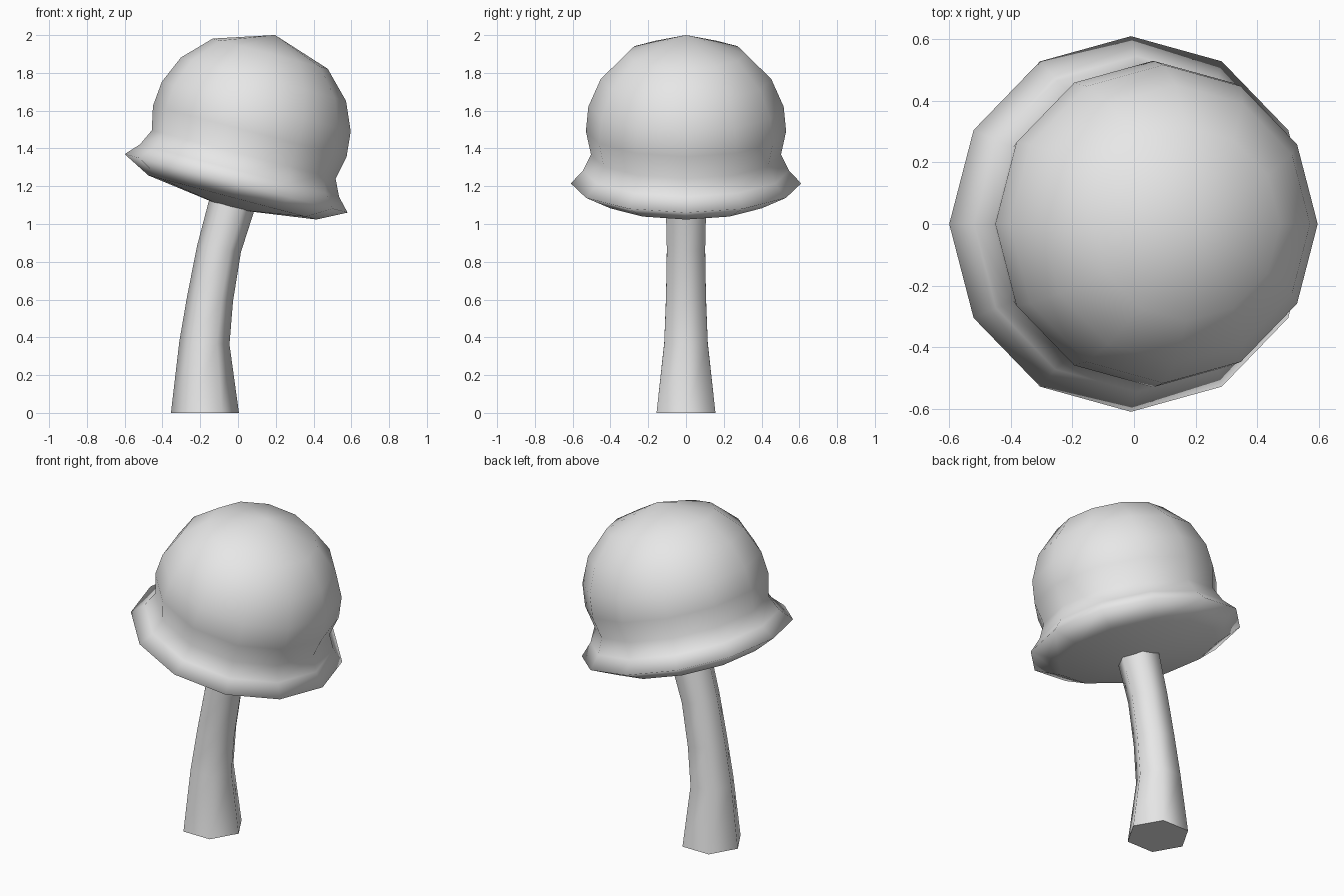
import bpy, bmesh, math
from mathutils import Matrix, Vector

cube = bpy.data.objects.get("Cube")
if cube:
    bpy.data.objects.remove(cube)

grey = bpy.data.materials.new("light grey")
grey.use_nodes = True
colour = (0.8, 0.8, 0.8, 1)
grey.diffuse_color = colour
grey.node_tree.nodes["Principled BSDF"].inputs["Base Color"].default_value = colour


def loft(name, sides, rings, flat_ends=False):
    """Skin rings given as (centre, tilt about y, radius); radius 0 is a pole."""
    bm = bmesh.new()
    loops = []
    for centre, tilt, radius in rings:
        place = Matrix.Translation(centre) @ Matrix.Rotation(tilt, 4, 'Y')
        count = sides if radius else 1
        loops.append([bm.verts.new(place @ Vector((
            radius * math.cos(math.tau * i / sides),
            radius * math.sin(math.tau * i / sides), 0))) for i in range(count)])
    for low, high in zip(loops, loops[1:]):
        for i in range(sides):
            j = (i + 1) % sides
            corners = [low[i % len(low)], low[j % len(low)],
                       high[j % len(high)], high[i % len(high)]]
            bm.faces.new(list(dict.fromkeys(corners))).smooth = True
    # Flat end caps with sharp borders
    if flat_ends:
        for end in (loops[0][::-1], loops[-1]):
            face = bm.faces.new(end)
            for edge in face.edges:
                edge.smooth = False
    bmesh.ops.recalc_face_normals(bm, faces=bm.faces)
    mesh = bpy.data.meshes.new(name)
    bm.to_mesh(mesh)
    bm.free()
    mesh.materials.append(grey)
    obj = bpy.data.objects.new(name, mesh)
    bpy.context.collection.objects.link(obj)
    return obj


# Mushroom cap: domed top, pinched neck, flared brim and shallow underside
tilt = math.radians(14.7)
axis = Vector((math.sin(tilt), 0, math.cos(tilt)))
rim_centre = Vector((-0.01, 0, 1.215))
cap_profile = [(0, -0.14), (0.46, -0.077), (0.61, 0), (0.545, 0.07),
               (0.503, 0.158), (0.53, 0.285), (0.517, 0.42),
               (0.452, 0.57), (0.315, 0.71), (0, 0.812)]
loft("mushroom_cap", 12,
     [(rim_centre + axis * height, tilt, radius) for radius, height in cap_profile])

# Bent six-sided stem, running up into the cap
stem_path = [(-0.175, 0, 0, 0.18), (-0.178, 0.37, 3, 0.133),
             (-0.147, 0.61, 8, 0.122), (-0.1, 0.87, 10, 0.117),
             (-0.01, 1.18, 15, 0.125)]
loft("stem", 6,
     [((x, 0, z), math.radians(lean), radius) for x, z, lean, radius in stem_path],
     flat_ends=True)
